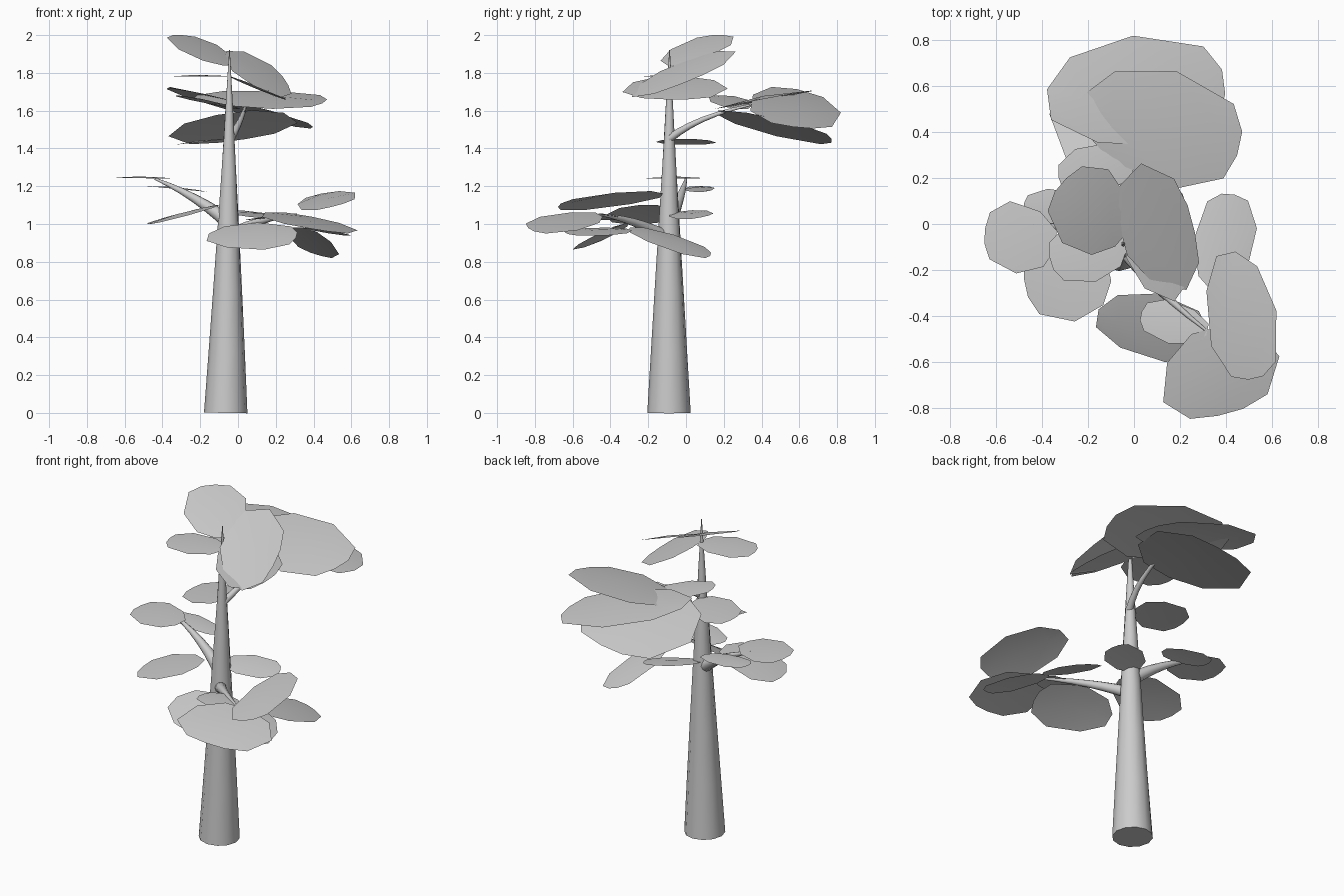
import bpy, bmesh, math
from mathutils import Vector

if "Cube" in bpy.data.objects:
    bpy.data.objects.remove(bpy.data.objects["Cube"])

# ---------- helpers ----------
def finish(name, bm):
    me = bpy.data.meshes.new(name)
    bm.to_mesh(me)
    bm.free()
    ob = bpy.data.objects.new(name, me)
    bpy.context.collection.objects.link(ob)
    bpy.context.view_layer.objects.active = ob
    bpy.ops.object.select_all(action='DESELECT')
    ob.select_set(True)
    bpy.ops.object.shade_smooth_by_angle(angle=0.9)

def limb(name, start, bend, end, r0, r1, sides=10, steps=6):
    """Round tapered limb along a quadratic curve."""
    a, b, c = Vector(start), Vector(bend), Vector(end)
    bm = bmesh.new()
    rings = []
    for k in range(steps + 1):
        t = k / steps
        p = a.lerp(b, t).lerp(b.lerp(c, t), t)
        rot = (b - a).lerp(c - b, t).to_track_quat('Z', 'Y')
        r = r0 + (r1 - r0) * t
        ring = []
        for s in range(sides):
            ang = math.tau * s / sides
            ring.append(bm.verts.new(p + rot @ Vector((r * math.cos(ang), r * math.sin(ang), 0))))
        rings.append(ring)
    for lo, hi in zip(rings, rings[1:]):
        for s in range(sides):
            n = (s + 1) % sides
            bm.faces.new((lo[s], lo[n], hi[n], hi[s]))
    bm.faces.new(rings[0][::-1])
    bm.faces.new(rings[-1])
    bmesh.ops.recalc_face_normals(bm, faces=bm.faces)
    finish(name, bm)

# angular leaf outline: position along leaf, relative width
OUTLINE = [(0, .28), (.2, .8), (.6, 1.04), (.93, .68), (1, .22)]

def leaf(name, base, tip, width, roll):
    """Broad faceted leaf; roll is the height change at its right edge."""
    base, axis = Vector(base), Vector(tip) - Vector(base)
    half = Vector((axis.y, -axis.x, 0)).normalized() * width + Vector((0, 0, roll))
    up = half.cross(axis).normalized()
    bm = bmesh.new()
    rows = []
    for t, w in OUTLINE:
        mid = base + axis * t
        bow = up * .03 * axis.length * math.sin(math.pi * t)
        skew = axis * .08 * math.sin(math.pi * t)
        rows.append([bm.verts.new(p) for p in
                     (mid - half * w - skew, mid + bow, mid + half * w + skew)])
    for a, b in zip(rows, rows[1:]):
        for i in (0, 1):
            bm.faces.new((a[i], a[i + 1], b[i + 1], b[i]))
    finish(name, bm)

def sprig(name, base, *leaves):
    """Leaves sharing one base: (tip, half width, roll) each."""
    for i, spec in enumerate(leaves, 1):
        leaf(f"{name}_leaf_{i}", base, *spec)

# ---------- trunk and branches ----------
limb("trunk", (-.065, -.09, 0), (-.048, -.09, .96), (-.045, -.087, 1.92), .115, .002, 12)
limb("back_branch", (-.04, -.09, 1.45), (.03, .06, 1.57), (.04, .34, 1.63), .022, .006)
limb("front_branch", (-.05, -.1, .93), (.08, -.28, 1.03), (.31, -.46, 1.05), .035, .006)
limb("left_branch", (-.05, -.09, 1.01), (-.22, -.02, 1.15), (-.44, 0, 1.24), .04, .006)

# ---------- crown leaves ----------
sprig("top", (-.05, -.06, 1.84), ((.25, .02, 1.76), .28, -.11), ((-.32, .17, 2), .18, 0))
sprig("upper", (-.04, -.07, 1.78), ((-.36, -.17, 1.78), .13, 0), ((.25, -.05, 1.66), .27, 0))
sprig("trunk_side", (-.05, 0, 1.45), ((-.33, 0, 1.42), .155, 0))

# ---------- back branch leaves ----------
sprig("back_top", (-.23, .5, 1.67), ((.46, .35, 1.65), .24, -.045))
sprig("back_low", (-.02, .17, 1.59), ((-.03, .77, 1.44), .33, .045))
sprig("back_outer", (-.37, .52, 1.72), ((.39, .62, 1.51), .24, .02))
sprig("back_small", (0, .3, 1.61), ((-.32, .18, 1.68), .11, 0))

# ---------- left branch leaves ----------
sprig("left_end", (-.34, -.07, 1.24), ((-.65, -.05, 1.245), .15, 0))
sprig("left_mid", (-.16, .07, 1.17), ((-.48, .07, 1.2), .08, 0))
sprig("left_root", (-.11, -.2, 1.1), ((-.47, -.28, 1), .18, 0))
sprig("right_root", (-.06, -.06, 1.06), ((.22, .1, 1.04), .1, -.02))

# ---------- front branch leaves ----------
sprig("front_tip", (.32, -.46, 1.05), ((.03, -.4, 1.02), .09, 0), ((.42, -.82, .97), .26, .04))
sprig("front_high", (.4, -.13, 1.15), ((.53, -.67, 1.1), .15, -.04))
sprig("front_side", (-.16, -.41, .93), ((.31, -.48, .94), .14, -.07))
sprig("front_low", (.38, -.3, .97), ((.41, .13, .84), .13, -.04), ((.56, -.63, .95), .1, .02))
